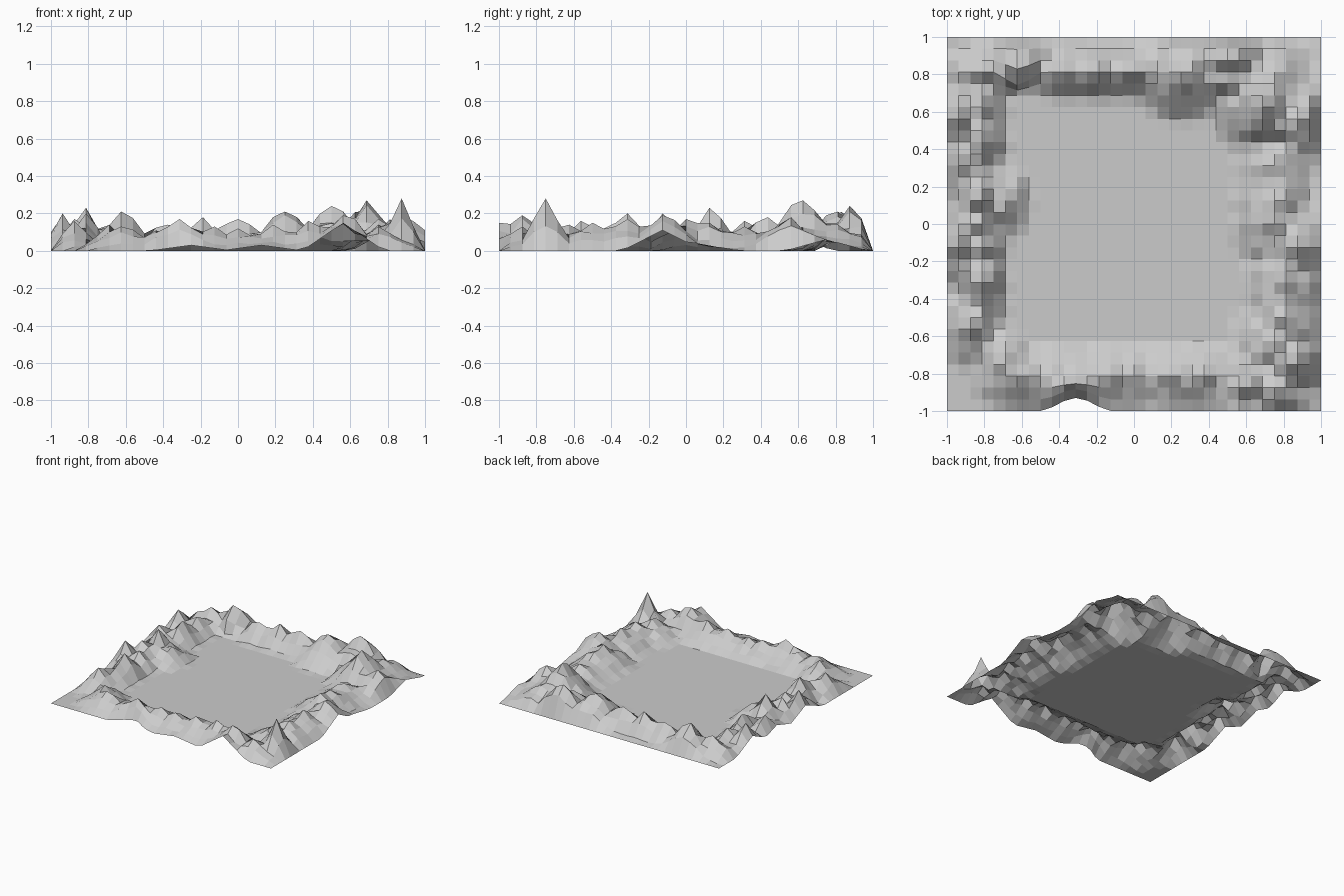
import bpy, bmesh, math, random

if "Cube" in bpy.data.objects:
    bpy.data.objects.remove(bpy.data.objects["Cube"], do_unlink=True)

random.seed(4)
CELLS = 32
HALF = CELLS // 2
STEP = 2 / CELLS

# Mountain peaks: column, row (in grid cells from the centre), height in hundredths
front_peaks = [(-10, -13, 13), (-7, -13, 11), (-5, -14, 17), (-2, -13, 13), (0, -13, 12),
               (3, -13, 14), (6, -13, 16), (9, -14, 19), (12, -14, 13)]
back_peaks = [(-13, 13, 15), (-10, 14, 21), (-6, 13, 14), (-3, 13, 18), (0, 13, 17)]
back_hills = [(4, 13, 21), (8, 14, 24), (11, 10, 27), (14, 9, 18), (12, 13, 14)]
left_peaks = [(-14, -9, 16), (-11, -12, 14), (-13, -7, 12), (-13, -5, 20), (-13, -2, 15),
              (-13, 2, 23), (-11, 2, 12), (-13, 7, 18), (-13, 10, 14)]
left_outer_peaks = [(-15, -2, 20), (-14, 0, 17), (-15, 5, 16), (-15, 9, 19)]
right_peaks = [(12, 5, 13), (12, 2, 15), (12, 0, 17), (14, -2, 19),
               (13, -5, 17), (13, -8, 15), (12, -10, 14)]
spike = [(14, -12, 28)]

# Reach of the slopes in cells: along x, along y
ranges = [(front_peaks, 4, 2.9), (back_peaks, 4, 2.2), (back_hills, 4.2, 4.2),
          (left_peaks, 2.1, 3.4), (left_outer_peaks, 2.8, 3.2),
          (right_peaks, 3.6, 4), (spike, 2.1, 2.1)]

# Places where the outer border lifts off the ground
rim_lifts = [(9, -16, 15), (2, -16, 3), (-4, -16, 3), (16, -2, 11), (16, 1, 4), (16, 12, 6),
             (-16, 9, 10), (-16, 4, 7), (-16, -2, 9)]


def cones(peaks, reach_x, reach_y, col, row):
    """Highest cone of a group over this grid point."""
    return max(h / 100 * max(0, 1 - math.hypot((col - px) / reach_x, (row - py) / reach_y))
               for px, py, h in peaks)


summits = {(px, py) for peaks, _, _ in ranges for px, py, _ in peaks}


def terrain_height(col, row):
    """Ridge height, roughened away from the summits, low at the border."""
    if max(abs(col), abs(row)) == HALF:
        return cones(rim_lifts, 3.5, 3.5, col, row)
    height = max(cones(*group, col, row) for group in ranges)
    if (col, row) in summits:
        return height
    return height * random.uniform(0.8, 1.2)


def pull(v, x, y, amount, reach):
    """Drag points near a centre along y with a smooth falloff."""
    d = math.hypot(v.co.x - x, v.co.y - y)
    if d < reach:
        v.co.y += amount * (1 + math.cos(math.pi * d / reach)) / 2


# Terrain sheet
bm = bmesh.new()
bmesh.ops.create_grid(bm, x_segments=CELLS, y_segments=CELLS, size=1)
for v in bm.verts:
    v.co.z = terrain_height(round(v.co.x / STEP), round(v.co.y / STEP))

# Leaning slopes at the front and back rims
for v in bm.verts:
    pull(v, -0.31, -1, 0.07, 0.2)
    pull(v, -0.62, 0.82, -0.07, 0.14)

mesh = bpy.data.meshes.new("mountain_terrain")
bm.to_mesh(mesh)
bm.free()
terrain = bpy.data.objects.new("mountain_terrain", mesh)
bpy.context.collection.objects.link(terrain)

# Plain grey rock
rock = bpy.data.materials.new("grey_rock")
rock.use_nodes = True
grey = (0.6, 0.6, 0.6, 1)
rock.diffuse_color = grey
rock.node_tree.nodes["Principled BSDF"].inputs["Base Color"].default_value = grey
mesh.materials.append(rock)
